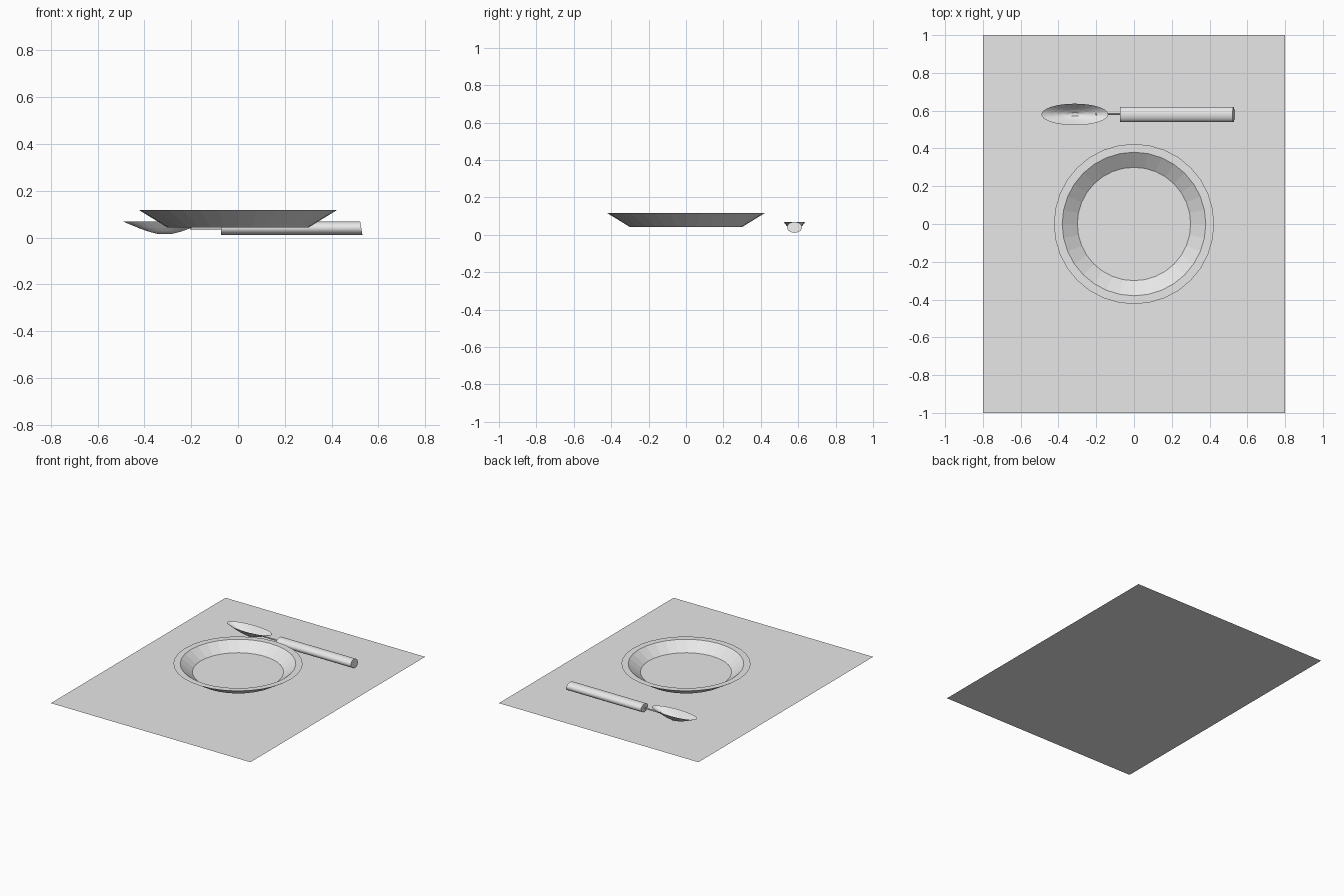
import bpy, bmesh, math

cube = bpy.data.objects.get("Cube")
if cube:
    bpy.data.objects.remove(cube, do_unlink=True)

grey = bpy.data.materials.new("light_grey")
grey.use_nodes = True
grey.diffuse_color = (0.8, 0.8, 0.8, 1)
grey.node_tree.nodes["Principled BSDF"].inputs["Base Color"].default_value = (0.8, 0.8, 0.8, 1)

SEGMENTS = 32


def finish(name, bm):
    bmesh.ops.recalc_face_normals(bm, faces=bm.faces)
    mesh = bpy.data.meshes.new(name)
    bm.to_mesh(mesh)
    bm.free()
    mesh.materials.append(grey)
    obj = bpy.data.objects.new(name, mesh)
    bpy.context.collection.objects.link(obj)
    return obj


def loft(name, rings, cap_start=True, cap_end=True):
    """Skin a list of rings; each ring is a list of points."""
    bm = bmesh.new()
    loops = [[bm.verts.new(p) for p in ring] for ring in rings]
    for a, b in zip(loops, loops[1:]):
        for i in range(len(a)):
            j = (i + 1) % len(a)
            bm.faces.new((a[i], a[j], b[j], b[i]))
    if cap_start:
        bm.faces.new(loops[0][::-1])
    if cap_end:
        bm.faces.new(loops[-1])
    return finish(name, bm)


def flat_ring(cx, cy, rx, ry, z):
    angles = [2 * math.pi * i / SEGMENTS for i in range(SEGMENTS)]
    return [(cx + rx * math.cos(a), cy + ry * math.sin(a), z) for a in angles]


def rod_ring(x, cy, cz, ry, rz, slant=0):
    angles = [2 * math.pi * i / SEGMENTS for i in range(SEGMENTS)]
    return [(x - slant * math.sin(a), cy + ry * math.cos(a), cz + rz * math.sin(a)) for a in angles]


# Flat sheet under the setting
bm = bmesh.new()
bm.faces.new([bm.verts.new((x, y, 0)) for x, y in ((-0.8, -1), (0.8, -1), (0.8, 1), (-0.8, 1))])
finish("table_mat", bm)

# Plate: underside, outer wall, flat rim, inner wall, floor
plate_profile = [(0.30, 0.042), (0.424, 0.118), (0.38, 0.118), (0.30, 0.058)]
loft("plate", [flat_ring(0, 0, r, r, z) for r, z in plate_profile])

# Spoon: open bowl, thin neck and thick handle along x
SPOON_Y = 0.58
bowl_profile = [(0.16, 0.015), (0.42, 0.027), (0.62, 0.04), (0.84, 0.056), (1.0, 0.068)]
loft("spoon_bowl",
     [flat_ring(-0.313, SPOON_Y, 0.177 * s, 0.057 * s, z) for s, z in bowl_profile],
     cap_end=False)
loft("spoon_neck", [rod_ring(x, SPOON_Y + 0.002, 0.04, 0.005, 0.005) for x in (-0.205, -0.07)])
handle = loft("spoon_handle", [rod_ring(-0.073, SPOON_Y, 0.04, 0.04, 0.029),
                               rod_ring(0.527, SPOON_Y, 0.04, 0.04, 0.029, 0.005)])

# Soft rounding along the rod, with crisp end faces
bpy.ops.object.select_all(action="DESELECT")
handle.select_set(True)
bpy.context.view_layer.objects.active = handle
bpy.ops.object.shade_smooth_by_angle(angle=math.radians(30))
